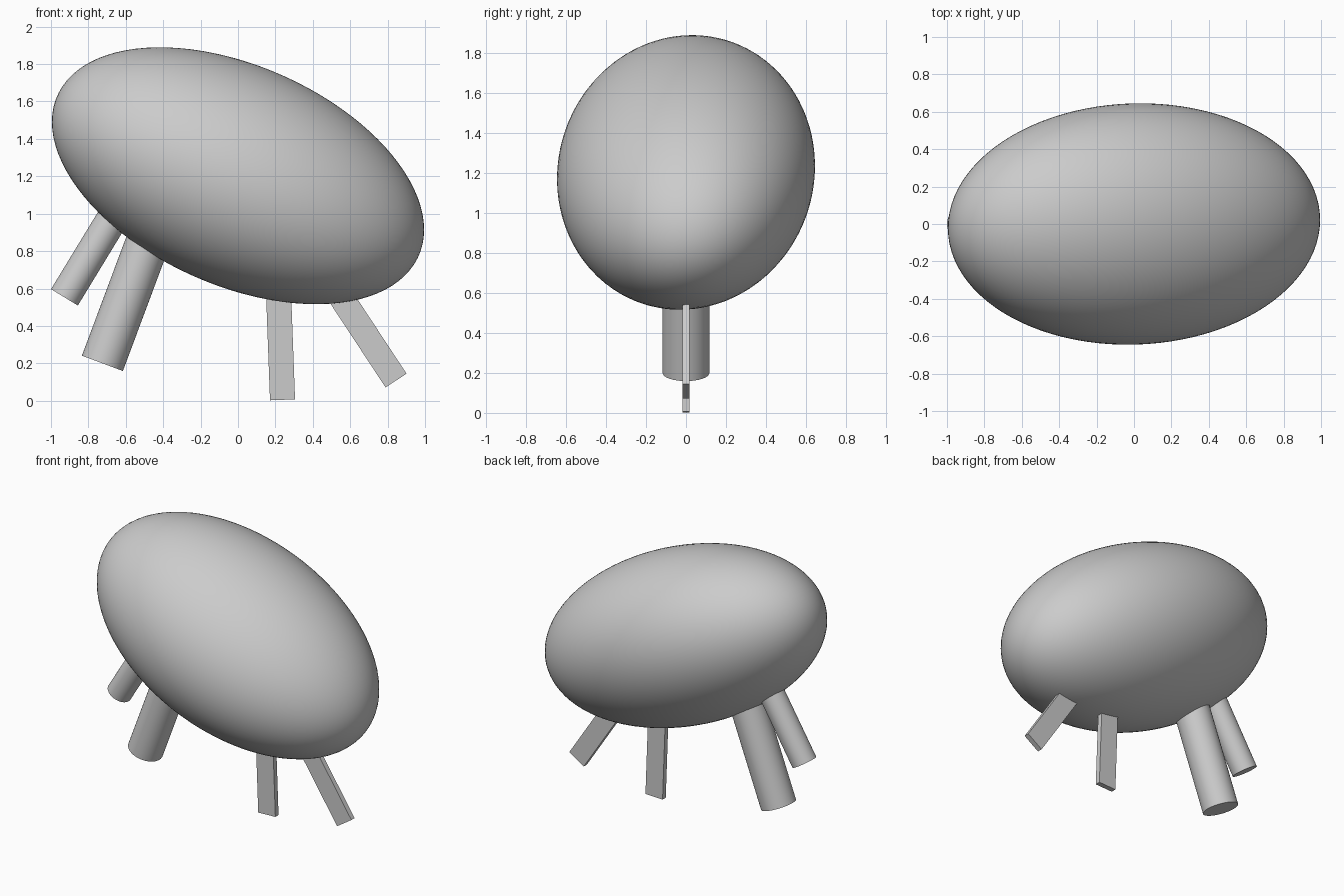
import bpy
import math
from mathutils import Matrix, Vector

if "Cube" in bpy.data.objects:
    bpy.data.objects.remove(bpy.data.objects["Cube"])


def smooth(obj):
    bpy.context.view_layer.objects.active = obj
    obj.select_set(True)
    bpy.ops.object.shade_smooth_by_angle(angle=math.radians(35))
    obj.select_set(False)


def leg_frame(foot, direction, length):
    """Centre and tilt of a leg rising from its foot in the y = 0 plane."""
    d = Vector((direction[0], 0, direction[1])).normalized()
    centre = Vector((foot[0], 0, foot[1])) + d * length / 2
    return centre, (0, math.atan2(d.x, d.z), 0)


def round_leg(name, foot, direction, length, radius):
    centre, rot = leg_frame(foot, direction, length)
    bpy.ops.mesh.primitive_cylinder_add(vertices=48, radius=radius, depth=length,
                                        location=centre, rotation=rot)
    bpy.context.object.name = name
    smooth(bpy.context.object)


def flat_leg(name, foot, direction, length, width):
    centre, rot = leg_frame(foot, direction, length)
    bpy.ops.mesh.primitive_cube_add(size=1, location=centre, rotation=rot)
    leg = bpy.context.object
    leg.name = name
    leg.scale = (width, 0.036, length)


# Tilted, slightly skewed ellipsoid body
bpy.ops.mesh.primitive_uv_sphere_add(segments=96, ring_count=48, radius=1)
body = bpy.context.object
body.name = "body"
body.data.transform(Matrix(((0.995, 0, 0, 0),
                            (0.022, 0.645, 0, 0),
                            (-0.288, 0.042, 0.622, 0),
                            (0, 0, 0, 1))))
body.location.z = 1.203
smooth(body)

# Round legs on the left
round_leg("large_round_leg", (-0.725, 0.20), (0.35, 0.937), 0.85, 0.117)
round_leg("small_round_leg", (-0.928, 0.553), (0.52, 0.854), 0.62, 0.084)

# Flat bar legs on the right
flat_leg("upright_flat_leg", (0.238, 0.005), (-0.037, 1), 0.62, 0.134)
flat_leg("slanted_flat_leg", (0.845, 0.108), (-0.55, 0.835), 0.60, 0.134)
